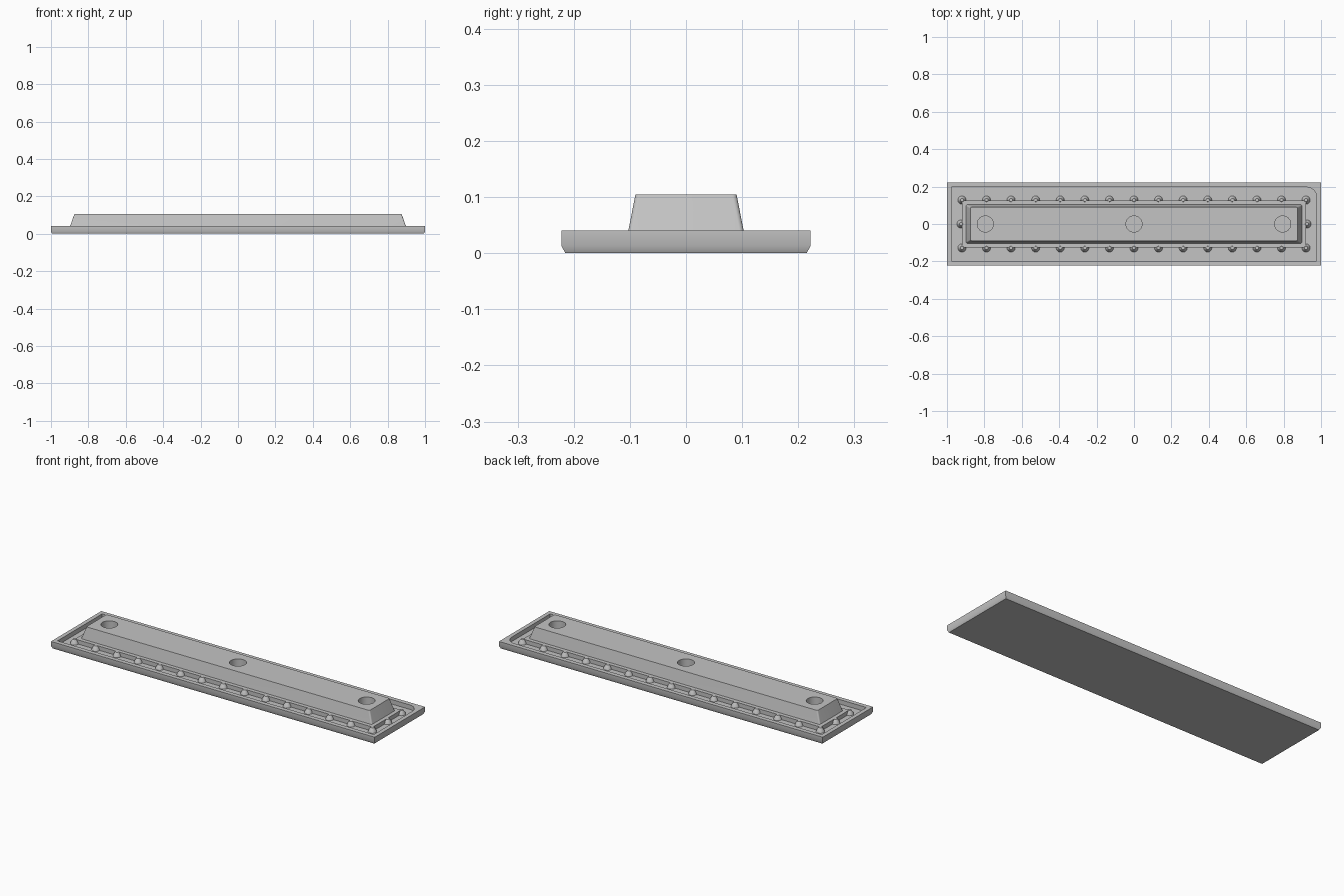
import bpy, bmesh, math

cube = bpy.data.objects.get("Cube")
if cube:
    bpy.data.objects.remove(cube, do_unlink=True)

GREY = (0.55, 0.55, 0.55, 1)
mat = bpy.data.materials.new("plain grey")
mat.use_nodes = True
mat.diffuse_color = GREY
mat.node_tree.nodes["Principled BSDF"].inputs["Base Color"].default_value = GREY


def rect(hx, hy, radii=(0, 0, 0, 0), steps=8):
    """Rectangle outline, corners in order ++, -+, --, +-; each may be rounded."""
    pts = []
    for i, (sx, sy) in enumerate([(1, 1), (-1, 1), (-1, -1), (1, -1)]):
        r = radii[i]
        if not r:
            pts.append((sx * hx, sy * hy))
            continue
        for k in range(steps + 1):
            a = math.pi / 2 * (i + k / steps)
            pts.append((sx * (hx - r) + r * math.cos(a), sy * (hy - r) + r * math.sin(a)))
    return pts


def circle(r, n=32):
    return [(r * math.cos(math.tau * k / n), r * math.sin(math.tau * k / n)) for k in range(n)]


def loft(name, layers, at=(0, 0)):
    """Closed solid through stacked (outline, height) layers."""
    bm = bmesh.new()
    rings = [[bm.verts.new((x + at[0], y + at[1], z)) for x, y in pts] for pts, z in layers]
    n = len(rings[0])
    for a, b in zip(rings, rings[1:]):
        for i in range(n):
            j = (i + 1) % n
            bm.faces.new((a[i], a[j], b[j], b[i]))
    bm.faces.new(rings[0][::-1])
    bm.faces.new(rings[-1])
    bmesh.ops.recalc_face_normals(bm, faces=bm.faces)
    mesh = bpy.data.meshes.new(name)
    bm.to_mesh(mesh)
    bm.free()
    mesh.materials.append(mat)
    obj = bpy.data.objects.new(name, mesh)
    bpy.context.collection.objects.link(obj)
    return obj


def activate(obj):
    bpy.ops.object.select_all(action='DESELECT')
    obj.select_set(True)
    bpy.context.view_layer.objects.active = obj


def smooth(obj):
    activate(obj)
    bpy.ops.object.shade_smooth_by_angle(angle=math.radians(30))


def cut(obj, cutter):
    cutter.hide_render = True
    mod = obj.modifiers.new("cut", 'BOOLEAN')
    mod.operation = 'DIFFERENCE'
    mod.solver = 'EXACT'
    mod.object = cutter
    activate(obj)
    bpy.ops.object.modifier_apply(modifier=mod.name)
    bpy.data.objects.remove(cutter, do_unlink=True)


RIM, FLOOR, TOP = 0.04, 0.015, 0.105

# Base plate with chamfered underside and a recessed tray, one corner rounded
base = loft("base_plate", [(rect(0.993, 0.215), 0), (rect(1, 0.222), 0.013), (rect(1, 0.222), RIM)])
tray = rect(0.977, 0.197, (0.055, 0, 0, 0))
cut(base, loft("tray_cutter", [(tray, FLOOR), (tray, 0.2)]))
smooth(base)

# Low plinth standing in the tray
plinth_outline = rect(0.92, 0.125)
loft("plinth", [(plinth_outline, FLOOR - 0.003), (plinth_outline, RIM - 0.002)])

# Tapered raised block with three blind holes
corner = (0.008,) * 4
block = loft("raised_block", [(rect(0.9, 0.104, corner), RIM - 0.006),
                              (rect(0.875, 0.09, corner), TOP)])
for x in (-0.795, 0, 0.795):
    cut(block, loft("hole_cutter", [(circle(0.043), RIM + 0.002), (circle(0.043), 0.2)], (x, 0)))
smooth(block)

# Tapered studs along the plinth edges
spots = [(0.92 * k / 7, s * 0.128) for s in (-1, 1) for k in range(-7, 8)]
spots += [(-0.925, 0), (0.925, 0)]
for i, spot in enumerate(spots):
    smooth(loft(f"stud_{i + 1}", [(circle(0.023, 16), FLOOR - 0.003),
                                  (circle(0.019, 16), FLOOR + 0.01),
                                  (circle(0.009, 16), RIM - 0.001)], spot))
